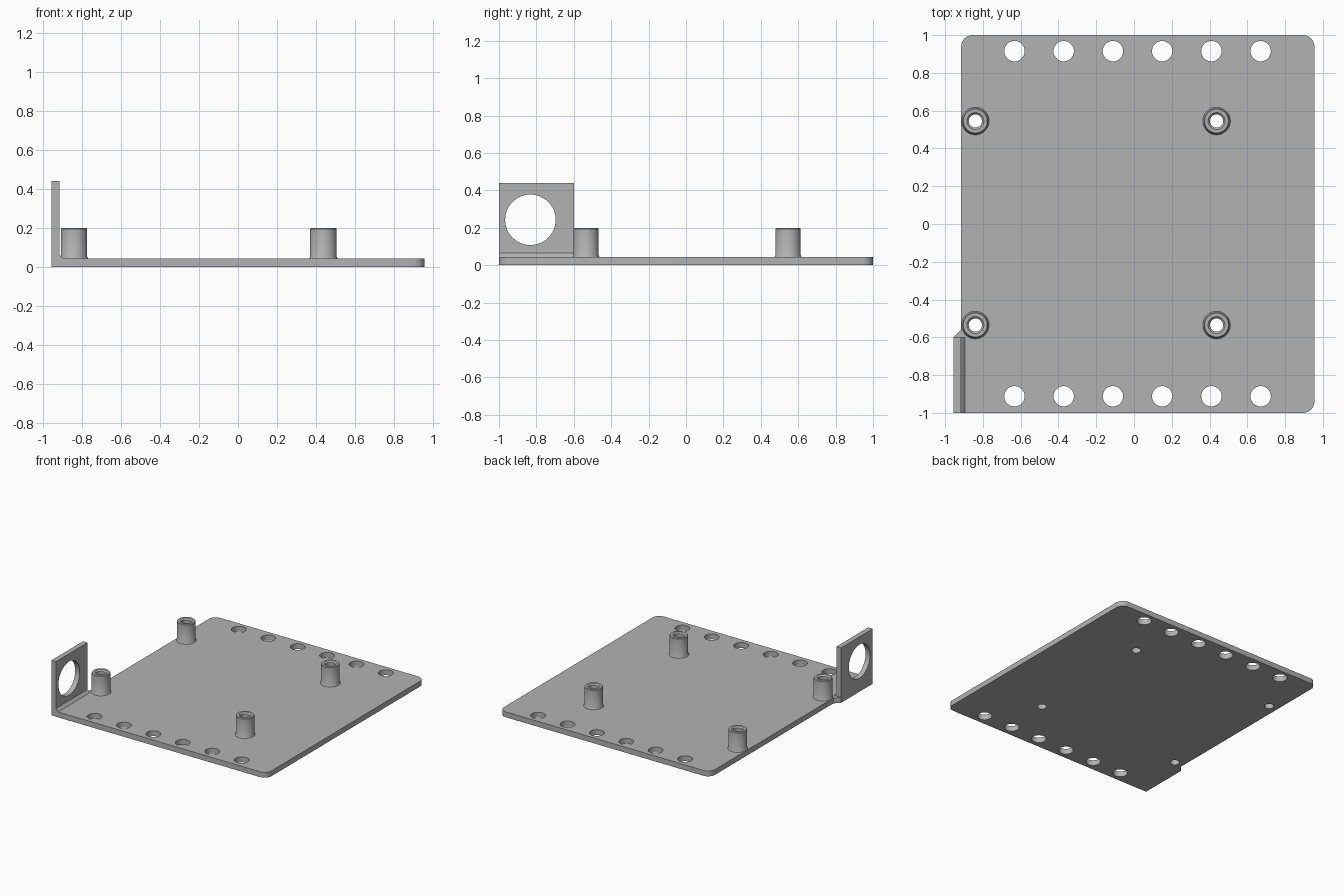
import bpy, bmesh
from math import sin, cos, pi, radians
from mathutils import Vector

cube = bpy.data.objects.get("Cube")
if cube:
    bpy.data.objects.remove(cube, do_unlink=True)

THICK = 0.043
SEG = 48

grey = bpy.data.materials.new("plain grey")
grey.use_nodes = True
grey.diffuse_color = (0.45, 0.45, 0.45, 1)
grey.node_tree.nodes["Principled BSDF"].inputs["Base Color"].default_value = grey.diffuse_color


def make_object(name, bm):
    bmesh.ops.recalc_face_normals(bm, faces=bm.faces)
    mesh = bpy.data.meshes.new(name)
    bm.to_mesh(mesh)
    bm.free()
    mesh.materials.append(grey)
    obj = bpy.data.objects.new(name, mesh)
    bpy.context.collection.objects.link(obj)
    return obj


def activate(obj):
    bpy.ops.object.select_all(action="DESELECT")
    obj.select_set(True)
    bpy.context.view_layer.objects.active = obj


def extrude(name, points, offset):
    bm = bmesh.new()
    face = bm.faces.new([bm.verts.new(p) for p in points])
    out = bmesh.ops.extrude_face_region(bm, geom=[face])
    verts = [g for g in out["geom"] if isinstance(g, bmesh.types.BMVert)]
    bmesh.ops.translate(bm, vec=offset, verts=verts)
    return make_object(name, bm)


def circle(center, u, v, radius):
    u, v = Vector(u), Vector(v)
    return [Vector(center) + radius * (u * cos(2 * pi * i / SEG) + v * sin(2 * pi * i / SEG))
            for i in range(SEG)]


def drill(obj, points, offset):
    cutter = extrude("hole_cutter", points, offset)
    cutter.hide_render = True
    mod = obj.modifiers.new("hole", "BOOLEAN")
    mod.operation = "DIFFERENCE"
    mod.solver = "EXACT"
    mod.object = cutter
    activate(obj)
    bpy.ops.object.modifier_apply(modifier=mod.name)
    bpy.data.objects.remove(cutter, do_unlink=True)


def smooth(obj):
    activate(obj)
    bpy.ops.object.shade_smooth_by_angle(angle=radians(30))


# Base plate with three rounded corners and a foot under the bracket
def corner(cx, cy, start, r=0.06, steps=8):
    return [(cx + r * cos(start - pi / 2 * i / steps),
             cy + r * sin(start - pi / 2 * i / steps), 0) for i in range(steps + 1)]


outline = [(-0.955, -1, 0), (-0.955, -0.6, 0), (-0.915, -0.56, 0)]
outline += corner(-0.855, 0.94, pi)
outline += corner(0.895, 0.94, pi / 2)
outline += corner(0.895, -0.94, 0)
plate = extrude("base_plate", outline, (0, 0, THICK))

# Mounting holes along the front and back edges
X, Y, Z = (1, 0, 0), (0, 1, 0), (0, 0, 1)
for y in (-0.912, 0.915):
    for i in range(6):
        drill(plate, circle((-0.633 + 0.2607 * i, y, -0.1), X, Y, 0.054), (0, 0, 0.3))

# Upright bracket with a chamfered foot and a round opening
profile = [(-0.955, THICK), (-0.895, THICK), (-0.915, 0.065), (-0.915, 0.44), (-0.955, 0.44)]
bracket = extrude("side_bracket", [(x, -1, z) for x, z in profile], (0, 0.4, 0))
drill(bracket, circle((-1.1, -0.832, 0.243), Y, Z, 0.135), (0.4, 0, 0))
smooth(bracket)

# Hollow standoffs, flared at the foot, bored through the plate
section = [(0.035, THICK), (0.073, THICK), (0.0675, 0.053), (0.0675, 0.195),
           (0.063, 0.2), (0.045, 0.2), (0.035, 0.19)]
for side, x in (("right", -0.84), ("left", 0.437)):
    for end, y in (("front", -0.535), ("back", 0.545)):
        drill(plate, circle((x, y, -0.1), X, Y, 0.035), (0, 0, 0.3))
        bm = bmesh.new()
        rings = [[bm.verts.new(p) for p in circle((x, y, z), X, Y, r)] for r, z in section]
        for a, b in zip(rings, rings[1:] + rings[:1]):
            for i in range(SEG):
                j = (i + 1) % SEG
                bm.faces.new((a[i], a[j], b[j], b[i]))
        smooth(make_object(f"{end}_{side}_standoff", bm))

smooth(plate)
